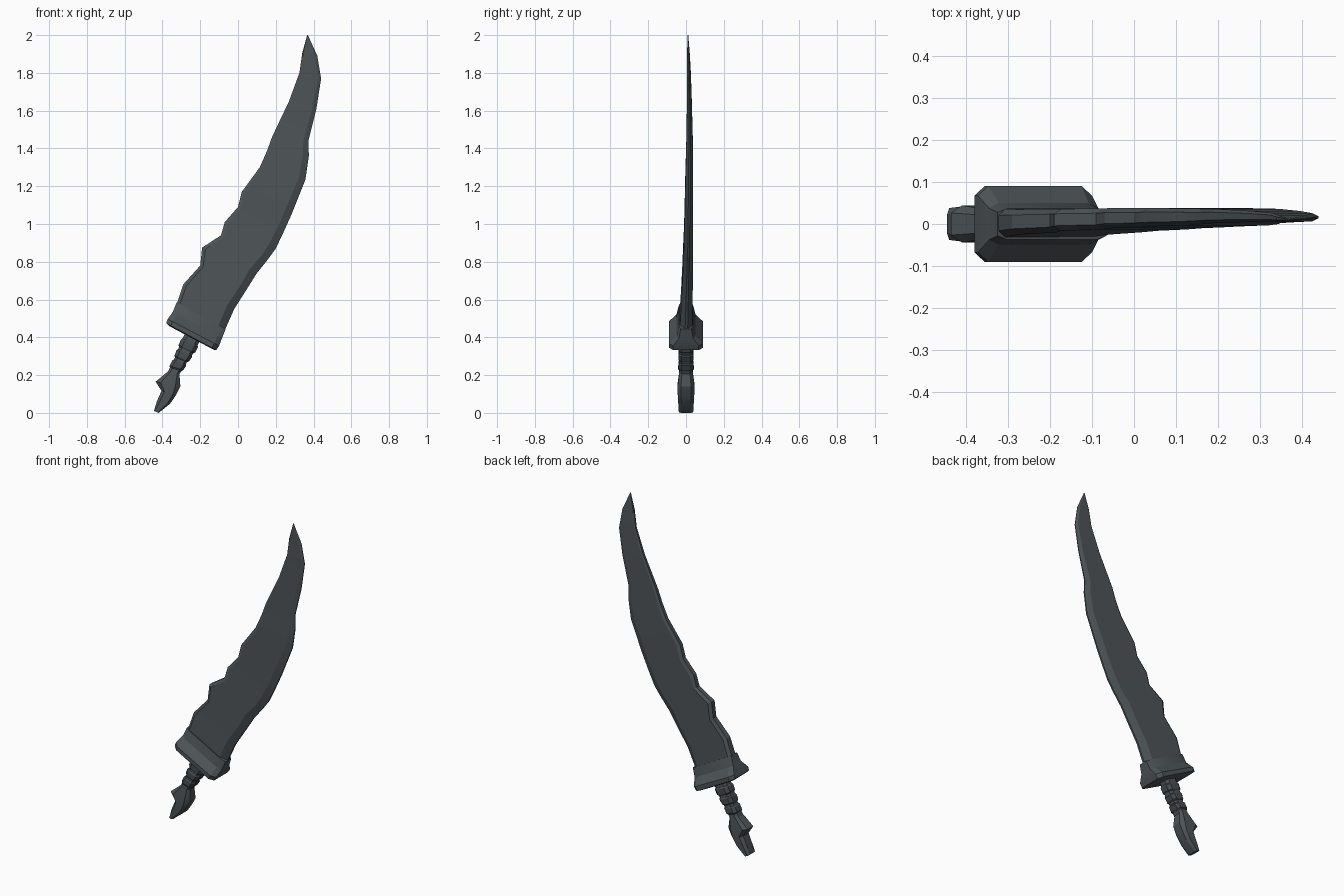
import bpy, bmesh
from mathutils import Vector

cube = bpy.data.objects.get("Cube")
if cube:
    bpy.data.objects.remove(cube, do_unlink=True)


def material(name, rgb):
    m = bpy.data.materials.new(name)
    m.use_nodes = True
    m.diffuse_color = (*rgb, 1)
    bsdf = m.node_tree.nodes["Principled BSDF"]
    bsdf.inputs["Base Color"].default_value = (*rgb, 1)
    bsdf.inputs["Roughness"].default_value = 0.7
    return m


steel = material("dark steel", (0.075, 0.088, 0.095))
wrap = material("grip wrap", (0.062, 0.072, 0.078))

# Cross-sections: (fraction from spine side to edge side, fraction of half depth)
BLADE = [(0, -.55), (0, .55), (.06, 1), (.86, 1), (1, .2), (1, -.2), (.86, -1), (.06, -1)]
BLOCK = [(0, -.75), (0, .75), (.09, 1), (.91, 1), (1, .75), (1, -.75), (.91, -1), (.09, -1)]
GRIP = [(0, -.6), (0, .6), (.2, 1), (.8, 1), (1, .6), (1, -.6), (.8, -1), (.2, -1)]


def loft(name, rows, section, mat):
    """Rows: (left x, left z, right x, right z, half depth, depth offset)."""
    bm = bmesh.new()
    rings = []
    for lx, lz, rx, rz, half, off in rows:
        rings.append([bm.verts.new((lx + (rx - lx) * t, off + s * half, lz + (rz - lz) * t))
                      for t, s in section])
    n = len(section)
    for a, b in zip(rings, rings[1:]):
        for i in range(n):
            j = (i + 1) % n
            bm.faces.new((a[i], a[j], b[j], b[i]))
    bm.faces.new(rings[0])
    bm.faces.new(rings[-1])
    bmesh.ops.recalc_face_normals(bm, faces=bm.faces)
    mesh = bpy.data.meshes.new(name)
    bm.to_mesh(mesh)
    bm.free()
    ob = bpy.data.objects.new(name, mesh)
    bpy.context.collection.objects.link(ob)
    mesh.materials.append(mat)
    bpy.ops.object.select_all(action='DESELECT')
    bpy.context.view_layer.objects.active = ob
    ob.select_set(True)
    bpy.ops.object.shade_smooth_by_angle(angle=0.4)
    return ob


# Curved blade with a notched spine and a bevelled cutting edge
loft("blade", [
    (-.35, .50, -.10, .37, .036, 0),
    (-.29, .68, -.02, .55, .030, .005),
    (-.20, .78, .05, .66, .028, .008),
    (-.19, .875, .10, .74, .026, .01),
    (-.09, .94, .16, .815, .025, .012),
    (-.07, 1.01, .20, .87, .024, .014),
    (0, 1.09, .245, .965, .023, .015),
    (.02, 1.17, .283, 1.05, .022, .016),
    (.115, 1.30, .357, 1.235, .020, .017),
    (.155, 1.39, .375, 1.36, .018, .018),
    (.18, 1.46, .373, 1.44, .017, .019),
    (.27, 1.65, .415, 1.61, .013, .018),
    (.325, 1.80, .44, 1.77, .010, .016),
    (.34, 1.905, .42, 1.89, .007, .013),
    (.366, 2.0, .37, 2.0, .002, .01)], BLADE, steel)

# Slanted guard flaring out from the blade root
loft("guard", [
    (-.365, .460, -.13, .335, .078, 0),
    (-.38, .475, -.115, .332, .09, 0),
    (-.372, .497, -.10, .355, .09, 0),
    (-.345, .535, -.085, .395, .05, 0),
    (-.325, .585, -.065, .445, .037, 0)], BLOCK, steel)

# Handle with a hooked pommel
handle = [
    (-.275, .435, -.195, .395, .034, 0),
    (-.308, .36, -.23, .325, .034, 0),
    (-.335, .29, -.272, .265, .034, 0),
    (-.37, .22, -.31, .205, .036, 0),
    (-.436, .165, -.305, .14, .044, 0),
    (-.405, .117, -.328, .095, .044, 0),
    (-.43, .06, -.36, .048, .041, 0),
    (-.445, .01, -.42, 0, .038, 0)]
loft("handle", handle, GRIP, steel)


# Raised wrapped bands along the grip
def grip_row(f, grow):
    i = min(int(f), 2)
    row = [a + (b - a) * (f - i) for a, b in zip(handle[i], handle[i + 1])]
    left, right = Vector(row[:2]), Vector(row[2:4])
    out = (right - left).normalized() * grow
    return (*(left - out), *(right + out), row[4] + grow, 0)


for k in range(3):
    start = 0.55 + k * 0.78
    loft(f"grip_band_{k + 1}",
         [grip_row(start, .001), grip_row(start + .1, .006),
          grip_row(start + .5, .006), grip_row(start + .6, .001)], GRIP, wrap)
